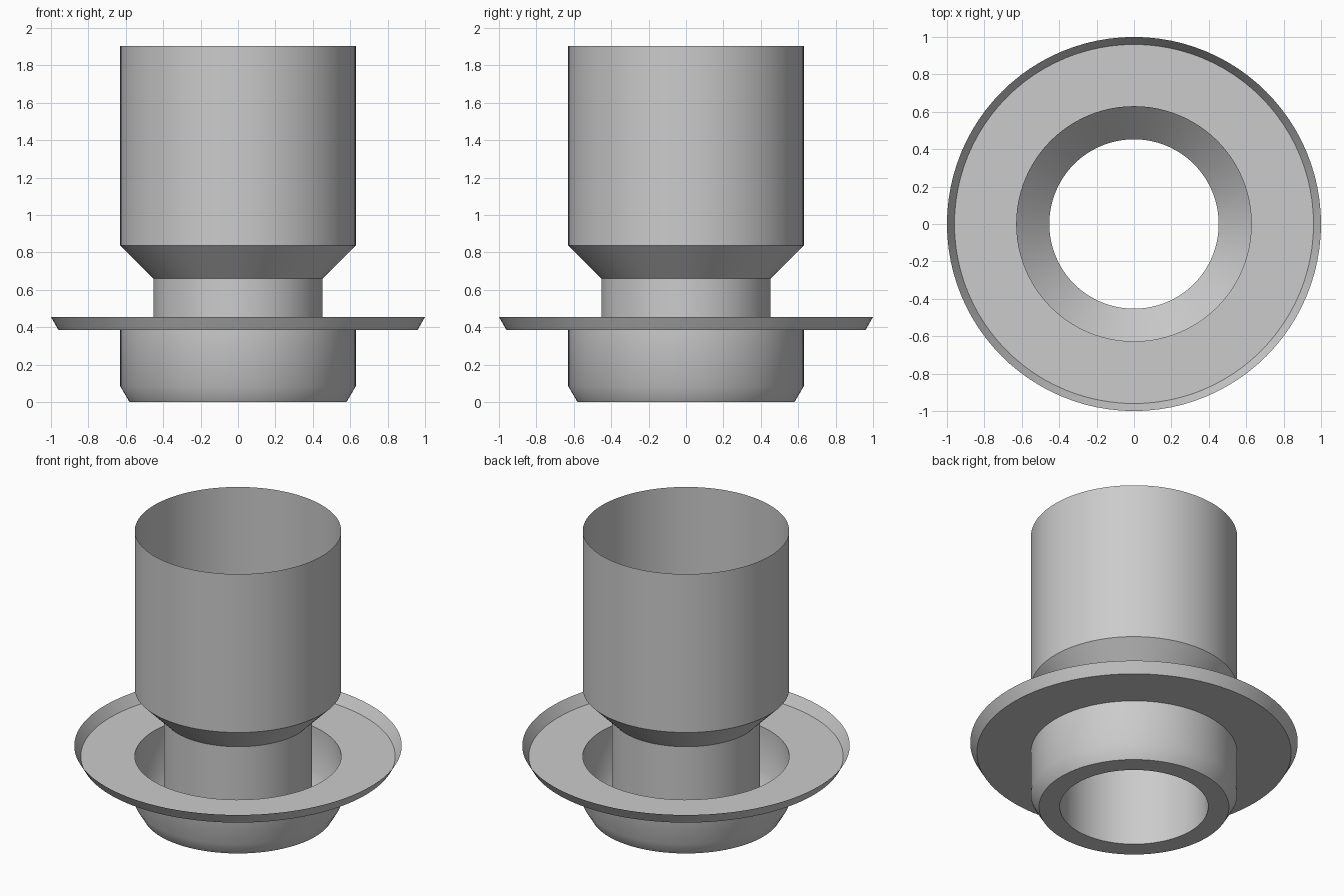
import bpy
import bmesh
import math

SEGMENTS = 96

cube = bpy.data.objects.get("Cube")
if cube:
    bpy.data.objects.remove(cube, do_unlink=True)

# Single plain grey finish
grey = bpy.data.materials.new("plain_grey")
grey.use_nodes = True
colour = (0.6, 0.6, 0.6, 1.0)
grey.diffuse_color = colour
grey.node_tree.nodes["Principled BSDF"].inputs["Base Color"].default_value = colour


def lathe(name, profile):
    """Spin an open (radius, height) profile around z into a thin shell."""
    bm = bmesh.new()
    verts = [bm.verts.new((r, 0, z)) for r, z in profile]
    edges = [bm.edges.new(pair) for pair in zip(verts, verts[1:])]
    bmesh.ops.spin(bm, geom=verts + edges, cent=(0, 0, 0), axis=(0, 0, 1),
                   angle=math.tau, steps=SEGMENTS, use_merge=True)
    bmesh.ops.remove_doubles(bm, verts=bm.verts[:], dist=0.0001)
    mesh = bpy.data.meshes.new(name)
    bm.to_mesh(mesh)
    bm.free()
    mesh.materials.append(grey)
    obj = bpy.data.objects.new(name, mesh)
    bpy.context.collection.objects.link(obj)
    bpy.ops.object.select_all(action="DESELECT")
    obj.select_set(True)
    bpy.context.view_layer.objects.active = obj
    bpy.ops.object.shade_smooth_by_angle(angle=math.radians(35))
    return obj


# One continuous sheet, from the flange rim down and up through the inner tube
lathe("flanged_sleeve", [
    (1.0, 0.455), (0.96, 0.385),     # flared rim
    (0.63, 0.385),                   # flat flange
    (0.63, 0.085), (0.58, 0.0),      # outer cup with tapered foot
    (0.453, 0.0), (0.453, 0.66),     # bottom ring and inner tube
    (0.63, 0.838), (0.63, 1.905),    # funnel and upper cylinder
])
